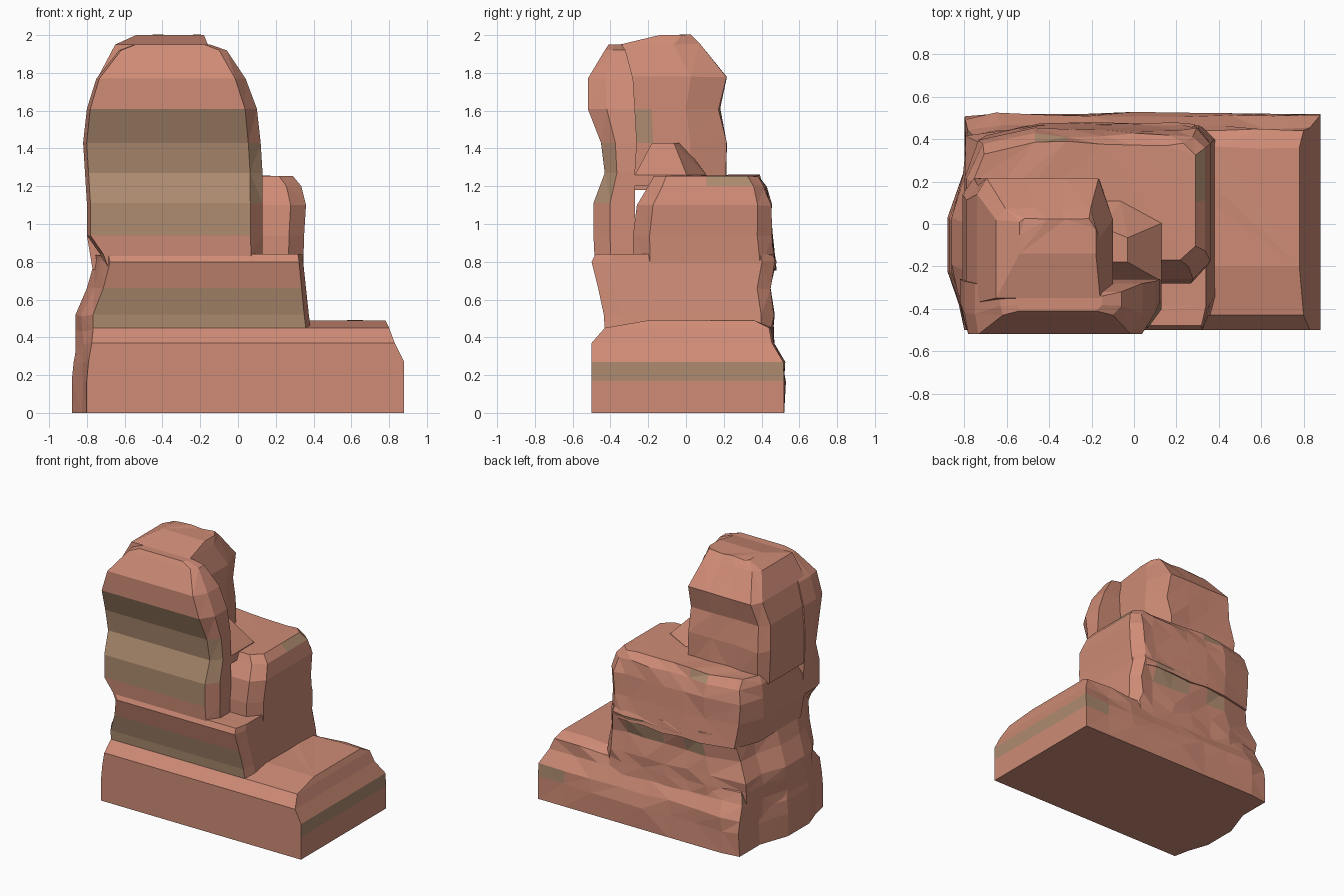
import bpy, bmesh, random

random.seed(4)


def material(name, color):
    m = bpy.data.materials.new(name)
    m.diffuse_color = (*color, 1)
    return m


RED = material("red_rock", (0.62, 0.26, 0.18))
TAN = material("tan_rock", (0.42, 0.26, 0.16))


def rock(name, outline, levels, tan_band=(9, 9), jitter=0.011, specks=0.05):
    """Stack scaled copies of a unit outline; levels are (z, x0, x1, y0, y1)."""
    bm = bmesh.new()
    rings = []
    for z, x0, x1, y0, y1 in levels:
        ring = []
        for u, v in outline:
            j = jitter if z > 0 and v > 0.1 and 0 < u < 1 else 0
            ring.append(bm.verts.new((x0 + (x1 - x0) * u + random.uniform(-j, j),
                                      y0 + (y1 - y0) * v + random.uniform(-j, j),
                                      z + random.uniform(-j, j) * 0.8)))
        rings.append(ring)
    n = len(outline)
    for a, b in zip(rings, rings[1:]):
        for i in range(n):
            k = (i + 1) % n
            bm.faces.new((a[i], a[k], b[k], b[i]))
    bm.faces.new(rings[0][::-1])
    bm.faces.new(rings[-1])
    bmesh.ops.recalc_face_normals(bm, faces=bm.faces)
    # colour strata on the front and a few scattered tan patches
    for f in bm.faces:
        front = f.normal.y < -0.6
        z = f.calc_center_median().z
        f.material_index = int((front and tan_band[0] < z < tan_band[1])
                               or (f.normal.y > -0.5 and abs(f.normal.z) < 0.9
                                   and random.random() < specks))
    bmesh.ops.triangulate(bm, faces=bm.faces)
    mesh = bpy.data.meshes.new(name)
    bm.to_mesh(mesh)
    bm.free()
    mesh.materials.append(RED)
    mesh.materials.append(TAN)
    ob = bpy.data.objects.new(name, mesh)
    bpy.context.collection.objects.link(ob)
    return ob


# wide foot with a bulging left side
foot = [(0.045, 0), (1, 0), (1, 1)]
foot += [(i / 8, 1) for i in range(7, 0, -1)]
foot += [(0.045, 0.98), (0.045, 0.74), (0, 0.52), (0, 0.27), (0.03, 0.12)]
rock("base_ledge", foot, [
    (0, -0.88, 0.88, -0.5, 0.52),
    (0.17, -0.88, 0.88, -0.5, 0.52),
    (0.27, -0.87, 0.88, -0.5, 0.515),
    (0.37, -0.85, 0.83, -0.5, 0.455),
    (0.45, -0.84, 0.80, -0.43, 0.44),
    (0.49, -0.80, 0.78, -0.2, 0.36)], specks=0.03)

# lower body, reaching the front face
body = [(0.075, 0), (0.98, 0), (1, 0.1), (1, 0.5), (1, 0.93), (0.95, 1)]
body += [(i / 7, 1) for i in range(6, 1, -1)]
body += [(0.06, 0.94), (0.05, 0.74), (0, 0.52), (0, 0.27), (0.03, 0.12)]
rock("lower_body", body, [
    (0.2, -0.87, 0.38, -0.48, 0.48),
    (0.34, -0.86, 0.38, -0.49, 0.46),
    (0.44, -0.86, 0.385, -0.43, 0.46),
    (0.52, -0.86, 0.375, -0.435, 0.46),
    (0.66, -0.80, 0.36, -0.465, 0.44),
    (0.8, -0.76, 0.345, -0.5, 0.47),
    (0.84, -0.77, 0.34, -0.48, 0.46)], tan_band=(0.34, 0.64))

# broad shoulder behind the slab
shoulder = [(0, 0), (0.93, 0), (1, 0.12), (1, 0.5), (1, 0.9), (0.94, 1)]
shoulder += [(i / 7, 1) for i in range(6, 1, -1)]
shoulder += [(0.06, 0.92), (0, 0.67), (0, 0.35)]
rock("back_shoulder", shoulder, [
    (0.76, -0.77, 0.345, -0.28, 0.47),
    (0.94, -0.80, 0.35, -0.28, 0.45),
    (1.1, -0.80, 0.36, -0.26, 0.45),
    (1.2, -0.79, 0.335, -0.2, 0.42),
    (1.255, -0.76, 0.29, -0.17, 0.38)])

# upright front slab
slab = [(0.02, 0), (0.93, 0), (1, 0.4), (1, 1), (0, 1), (0, 0.4)]
rock("front_slab", slab, [
    (0.76, -0.70, 0.13, -0.48, -0.27),
    (0.84, -0.73, 0.13, -0.485, -0.27),
    (0.94, -0.80, 0.13, -0.49, -0.27),
    (1.11, -0.80, 0.13, -0.49, -0.27),
    (1.27, -0.81, 0.13, -0.43, -0.27),
    (1.43, -0.82, 0.12, -0.45, -0.26),
    (1.61, -0.80, 0.10, -0.52, -0.27),
    (1.77, -0.75, 0.04, -0.52, -0.28),
    (1.92, -0.63, -0.06, -0.43, -0.32),
    (1.95, -0.55, -0.15, -0.41, -0.34)], tan_band=(1.0, 1.62), specks=0)

# rear tower with the rounded summit
tower = [(0, 0), (1, 0), (1, 0.35), (1, 0.68), (0.9, 1), (0.63, 1), (0.36, 1),
         (0.08, 1), (0, 0.88), (0, 0.5)]
rock("rear_tower", tower, [
    (1.18, -0.80, -0.10, -0.38, 0.215),
    (1.43, -0.81, -0.10, -0.38, 0.21),
    (1.61, -0.79, -0.10, -0.38, 0.18),
    (1.78, -0.74, -0.10, -0.37, 0.21),
    (1.95, -0.65, -0.16, -0.35, 0.07),
    (2.0, -0.54, -0.18, -0.14, 0.03)], jitter=0.008)

# small sloping buttress on the tower's right side
rock("side_buttress", [(0, 0), (1, 0), (1, 0.72), (0.55, 1), (0, 1)], [
    (1.2, -0.30, 0.13, -0.30, 0.12),
    (1.26, -0.30, 0.13, -0.27, 0.11),
    (1.43, -0.30, -0.03, -0.18, -0.02)], specks=0)
